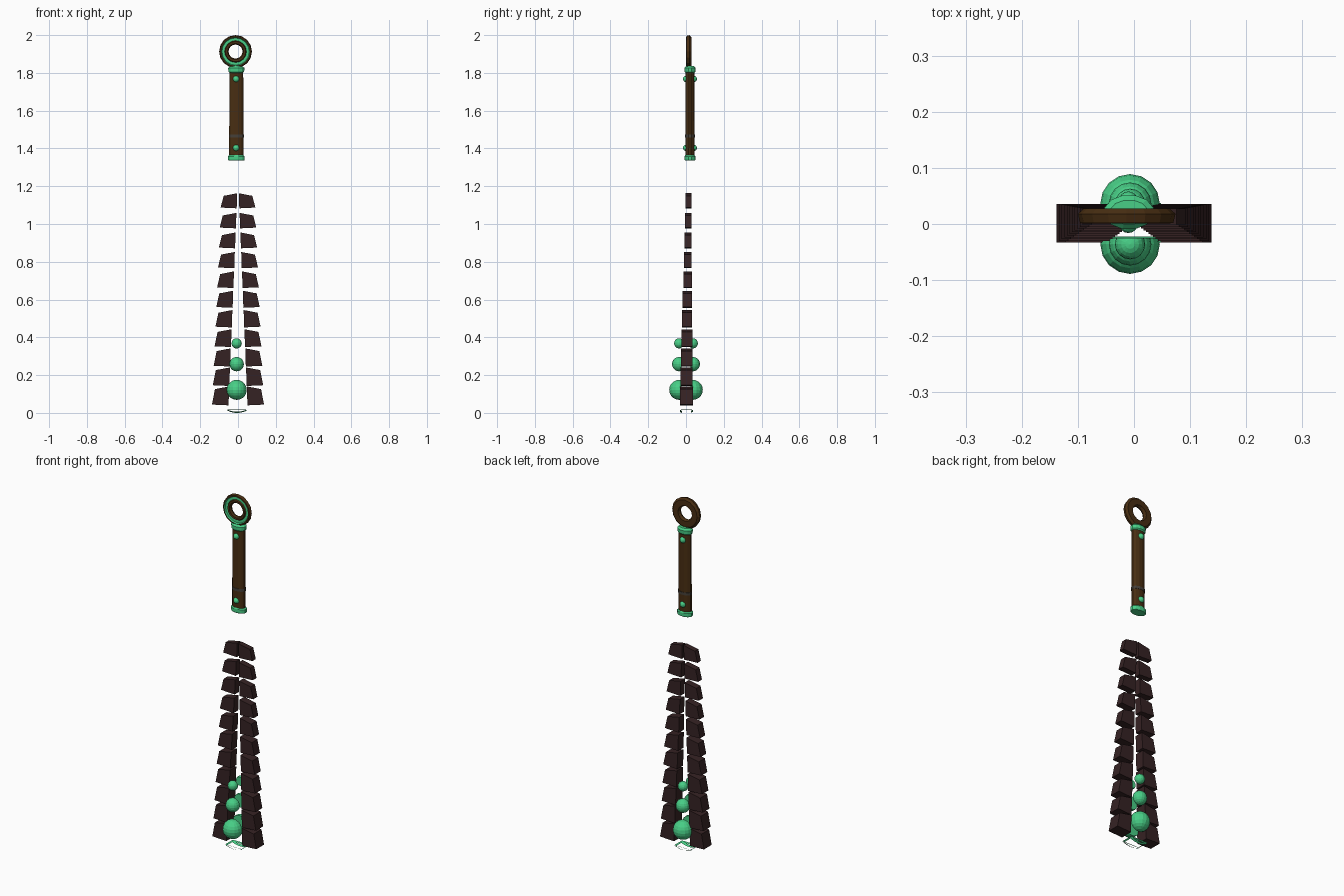
import bpy, bmesh, math
from mathutils import Matrix, Vector

cube = bpy.data.objects.get("Cube")
if cube:
    bpy.data.objects.remove(cube, do_unlink=True)


def material(name, rgb):
    m = bpy.data.materials.new(name)
    m.use_nodes = True
    m.diffuse_color = (*rgb, 1)
    m.node_tree.nodes["Principled BSDF"].inputs["Base Color"].default_value = (*rgb, 1)
    return m


GREEN = material("jade green", (0.065, 0.62, 0.24))
BROWN = material("handle brown", (0.065, 0.027, 0.006))
DARK = material("dark blade", (0.036, 0.016, 0.017))
GREY = material("band grey", (0.06, 0.05, 0.04))


def finish(bm, name, *mats):
    bmesh.ops.recalc_face_normals(bm, faces=bm.faces)
    mesh = bpy.data.meshes.new(name)
    bm.to_mesh(mesh)
    bm.free()
    for m in mats:
        mesh.materials.append(m)
    obj = bpy.data.objects.new(name, mesh)
    bpy.context.collection.objects.link(obj)
    return obj


def bridge(bm, a, b):
    return [bm.faces.new((a[i], a[(i + 1) % len(a)], b[(i + 1) % len(b)], b[i]))
            for i in range(len(a))]


def column(name, profile, centre, mat, sides=12):
    """Stack of elliptical rings: (z, x radius, y radius)."""
    bm = bmesh.new()
    rings = []
    for z, rx, ry in profile:
        angles = [math.tau * (i + 0.5) / sides for i in range(sides)]
        rings.append([bm.verts.new((centre[0] + rx * math.cos(a),
                                    centre[1] + ry * math.sin(a), z)) for a in angles])
    for a, b in zip(rings, rings[1:]):
        bridge(bm, a, b)
    bm.faces.new(rings[0])
    bm.faces.new(rings[-1])
    return finish(bm, name, mat)


def dome(name, x, y, z, radius, side, inset):
    """Sphere trimmed flat on its inner side."""
    bm = bmesh.new()
    bmesh.ops.create_uvsphere(bm, u_segments=16, v_segments=10, radius=radius,
                              matrix=Matrix.Translation((x, y, z)))
    cut = bmesh.ops.bisect_plane(bm, geom=bm.verts[:] + bm.edges[:] + bm.faces[:],
                                 plane_co=(x, y - side * inset, z),
                                 plane_no=(0, -side, 0), clear_outer=True)
    edges = [e for e in cut["geom_cut"] if isinstance(e, bmesh.types.BMEdge)]
    bmesh.ops.contextual_create(bm, geom=edges)
    return finish(bm, name, GREEN)


# Pommel ring, with a green recessed channel on its front
bm = bmesh.new()
profile = [(0.087, 0.018), (0.083, 0.002), (0.076, 0.001), (0.072, 0.008), (0.058, 0.008),
           (0.054, 0.001), (0.043, 0.002), (0.037, 0.014), (0.044, 0.028), (0.076, 0.028)]
rings = []
for r, y in profile:
    rings.append([bm.verts.new((-0.013 + r * math.sin(math.tau * i / 16), y,
                                1.913 + r * math.cos(math.tau * i / 16))) for i in range(16)])
for i, ring in enumerate(rings):
    for face in bridge(bm, ring, rings[(i + 1) % len(rings)]):
        face.material_index = 1 if i in (2, 3) else 0
finish(bm, "pommel_ring", BROWN, GREEN)

# Grip, collars and band
AXIS = (-0.009, 0.021)
column("grip", [(1.35, 0.039, 0.025), (1.82, 0.038, 0.024)], AXIS, BROWN)
column("upper_collar", [(1.8, 0.036, 0.024), (1.806, 0.043, 0.03), (1.826, 0.045, 0.031),
                        (1.836, 0.034, 0.022)], AXIS, GREEN)
column("lower_collar", [(1.336, 0.043, 0.027), (1.341, 0.046, 0.03), (1.358, 0.046, 0.03),
                        (1.364, 0.039, 0.026)], AXIS, GREEN)
column("grip_band", [(1.459, 0.041, 0.027), (1.474, 0.041, 0.027)], AXIS, GREY)

# Grip studs and blade beads, front and back
for side, face in ((-1, "front"), (1, "back")):
    for z, label in ((1.768, "upper"), (1.403, "lower")):
        dome(f"{face}_{label}_stud", -0.01, AXIS[1] + side * 0.02, z, 0.017, side, 0.006)
    for z, radius, label in ((0.122, 0.053, "large"), (0.258, 0.038, "medium"),
                             (0.368, 0.027, "small")):
        dome(f"{face}_{label}_bead", -0.007, side * 0.036, z, radius, side, 0.011)

# Two tapering rows of separate blade segments
ROWS = 11
for row in range(ROWS):
    t = row / (ROWS - 1)                      # 0 at the bottom, 1 at the top
    z0 = 0.04 + 1.043 * t - 0.02 * t * (1 - t)
    height = 0.1 - 0.02 * t
    inner, outer = 0.047 - 0.043 * t, 0.122 - 0.046 * t
    y0, y1 = -0.033 + 0.031 * t, 0.036 - 0.008 * t
    for side, label in ((-1, "right"), (1, "left")):
        outline = [(inner + 0.003, z0), (outer + 0.016, z0 + 0.004),
                   (outer, z0 + height - 0.014), (inner, z0 + height)]
        bm = bmesh.new()
        loops = [[bm.verts.new((side * x, y, z)) for x, z in outline] for y in (y0, y1)]
        bridge(bm, *loops)
        bm.faces.new(loops[0])
        bm.faces.new(loops[1])
        finish(bm, f"{label}_blade_segment_{row + 1}", DARK)

# Open frame under the blade, with sagging front and back strips
bm = bmesh.new()
loops = []
for inset, z in ((0, 0.019), (0.009, 0.015)):
    loops.append([bm.verts.new((-0.005 + sx * (0.053 - inset), 0.002 + sy * (0.035 - inset), z))
                  for sx, sy in ((-1, -1), (1, -1), (1, 1), (-1, 1))])
bridge(bm, *loops)
for side in (-1, 1):
    previous = None
    for i in range(9):
        u = i / 4 - 1
        z = 0.011 * u * u
        pair = [bm.verts.new((-0.005 + 0.05 * u, 0.002 + side * y, z + dz))
                for y, dz in ((0.035, 0.006), (0.024, 0))]
        if previous:
            bm.faces.new((previous[0], pair[0], pair[1], previous[1]))
        previous = pair
finish(bm, "blade_tip_frame", GREEN)
